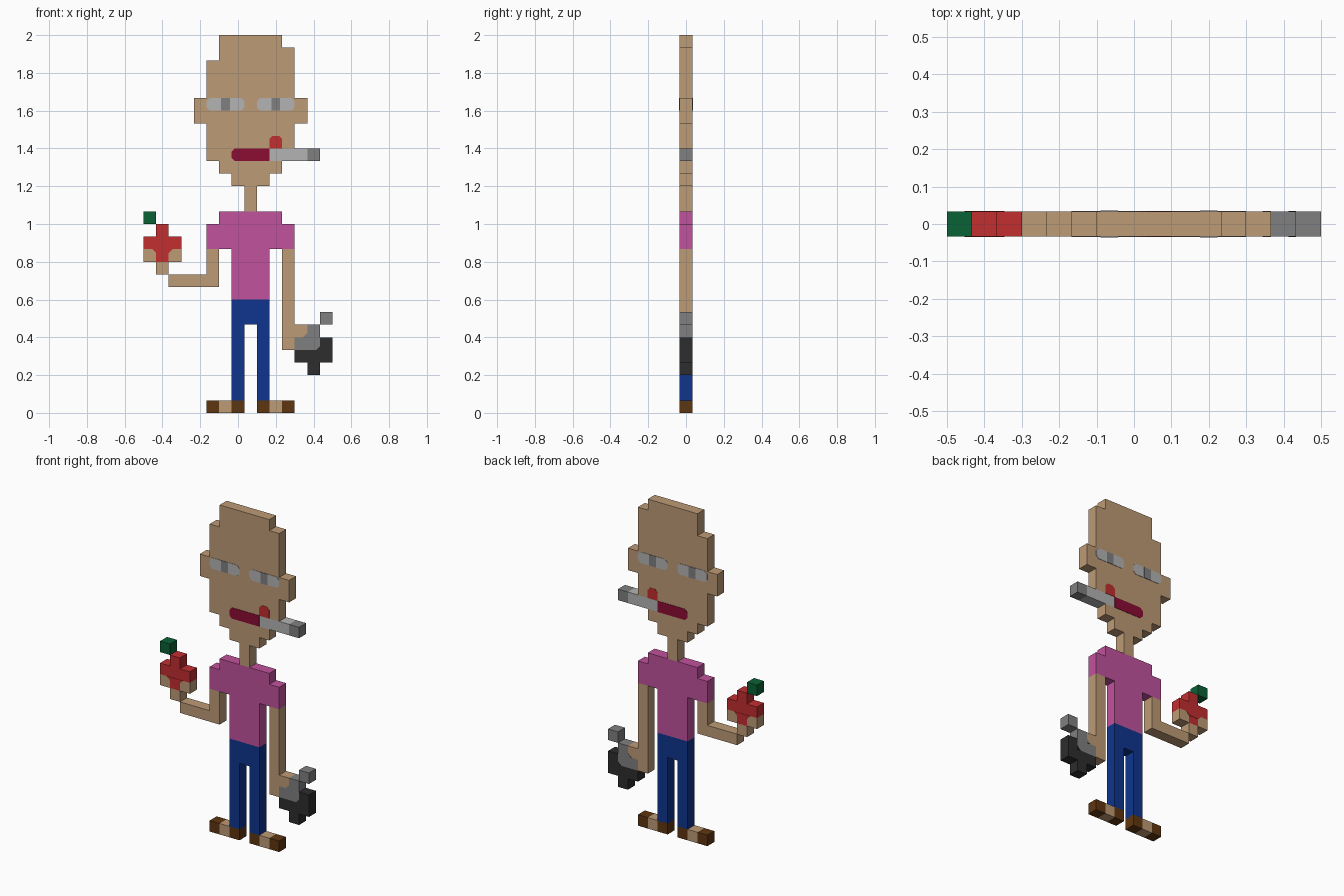
import bpy
import bmesh

cube = bpy.data.objects.get("Cube")
if cube:
    bpy.data.objects.remove(cube)

CELL = 1 / 15          # size of one block
HALF = CELL / 2        # half of the slab depth


def material(name, rgb):
    linear = [(c / 255 / 12.92) if c < 11 else ((c / 255 + 0.055) / 1.055) ** 2.4 for c in rgb]
    mat = bpy.data.materials.new(name)
    mat.use_nodes = True
    mat.diffuse_color = (*linear, 1)
    mat.node_tree.nodes["Principled BSDF"].inputs["Base Color"].default_value = (*linear, 1)
    return mat


skin = material("skin tan", (189, 155, 118))
pink = material("shirt pink", (193, 82, 157))
blue = material("trouser blue", (14, 53, 142))
brown = material("shoe brown", (95, 54, 16))
red = material("red", (194, 46, 48))
green = material("leaf green", (10, 98, 53))
maroon = material("lip maroon", (140, 12, 52))
light_grey = material("light grey", (180, 180, 180))
grey = material("mid grey", (128, 128, 128))
black = material("charcoal", (45, 45, 45))


def finish(name, bm, mat):
    bmesh.ops.recalc_face_normals(bm, faces=bm.faces)
    mesh = bpy.data.meshes.new(name)
    bm.to_mesh(mesh)
    bm.free()
    mesh.materials.append(mat)
    obj = bpy.data.objects.new(name, mesh)
    bpy.context.collection.objects.link(obj)
    return obj


def point(col, row, y):
    return ((col - 7.5) * CELL, y, row * CELL)


def extrude_face(bm, face, depth):
    moved = bmesh.ops.extrude_face_region(bm, geom=[face] if not isinstance(face, list) else face)
    verts = [v for v in moved["geom"] if isinstance(v, bmesh.types.BMVert)]
    bmesh.ops.translate(bm, vec=(0, depth, 0), verts=verts)


def slab(name, mat, *rects):
    """Block part: union of (col0, row0, col1, row1) rectangles, one block deep."""
    cells = {(c, r) for c0, r0, c1, r1 in rects for c in range(c0, c1) for r in range(r0, r1)}
    bm = bmesh.new()
    for c, r in sorted(cells):
        corners = [(c, r), (c + 1, r), (c + 1, r + 1), (c, r + 1)]
        bm.faces.new([bm.verts.new(point(a, b, -HALF)) for a, b in corners])
    bmesh.ops.remove_doubles(bm, verts=bm.verts, dist=0.001)
    extrude_face(bm, list(bm.faces), 2 * HALF)
    bmesh.ops.recalc_face_normals(bm, faces=bm.faces)
    bmesh.ops.dissolve_limit(bm, angle_limit=0.01, verts=bm.verts, edges=bm.edges)
    return finish(name, bm, mat)


def plate(name, mat, outline, lift=0.002):
    """Thin painted detail on both the front and the back."""
    bm = bmesh.new()
    for side in (-1, 1):
        face = bm.faces.new([bm.verts.new(point(c, r, side * (HALF - 0.001))) for c, r in outline])
        extrude_face(bm, face, side * (lift + 0.001))
    return finish(name, bm, mat)


def clipped(c0, r0, c1, r1, cut=0.25):
    """Rectangle outline with clipped corners."""
    return [(c0 + cut, r0), (c1 - cut, r0), (c1, r0 + cut), (c1, r1 - cut),
            (c1 - cut, r1), (c0 + cut, r1), (c0, r1 - cut), (c0, r0 + cut)]


# Head with stepped crown, ears and chin
slab("head", skin, (6, 28, 11, 30), (5, 21, 12, 28), (11, 28, 12, 29), (4, 23, 13, 25),
     (5, 20, 10, 21), (6, 19, 11, 20), (7, 18, 10, 19))
slab("neck", skin, (8, 16, 9, 18))

# Eyes
for side, col in (("right", 5), ("left", 9)):
    plate(side + "_eye", light_grey, clipped(col, 24, col + 3, 25))
    plate(side + "_iris", grey, [(col + 1.15, 24), (col + 1.85, 24),
                                 (col + 1.85, 25), (col + 1.15, 25)], 0.003)

# Mouth, red spot and the stick held in the lips
plate("lips", maroon, [(7.25, 20), (10, 20), (10, 21), (7.25, 21), (7, 20.75), (7, 20.25)])
plate("cheek_spot", red, [(10, 21), (11, 21), (11, 21.75), (10.75, 22), (10.25, 22), (10, 21.75)])
slab("stick", light_grey, (10, 20, 13, 21))
slab("stick_tip", grey, (13, 20, 14, 21))

# Clothes
slab("shirt", pink, (6, 15, 11, 16), (5, 13, 12, 15), (7, 9, 10, 13))
slab("trousers", blue, (7, 7, 10, 9), (7, 1, 8, 7), (9, 1, 10, 7))

# Shoes with a bare strip in the middle
for side, col in (("right", 5), ("left", 9)):
    slab(side + "_shoe_outer", brown, (col, 0, col + 1, 1))
    slab(side + "_foot", skin, (col + 1, 0, col + 2, 1))
    slab(side + "_shoe_inner", brown, (col + 2, 0, col + 3, 1))

# Right arm, bent, holding a red fruit with a leaf
slab("right_arm", skin, (5, 10, 6, 13), (2, 10, 5, 11))
slab("right_wrist", skin, (1, 11, 2, 12))
for name, col in (("right_thumb", 0), ("right_fingers", 2)):
    slab(name, skin, (col, 12, col + 1, 13))
slab("fruit", red, (1, 12, 2, 15), (0, 13, 3, 14))
plate("fruit_underside", red, [(0.7, 13), (1, 12.7), (2, 12.7), (2.3, 13)])
slab("leaf", green, (0, 15, 1, 16))

# Left arm, hanging, holding a dark object with a grey handle
slab("left_arm", skin, (11, 5, 12, 13), (12, 6, 13, 7))
slab("handle", grey, (12, 5, 14, 6), (13, 6, 14, 7))
slab("handle_knob", grey, (14, 7, 15, 8))
plate("handle_curve", grey, [(12.65, 6), (13, 6), (13, 6.35)])
slab("dark_body", black, (12, 4, 15, 5), (14, 5, 15, 6), (13, 3, 14, 4))
plate("dark_body_corner", black, [(13.7, 5), (14, 5), (14, 5.3)])
